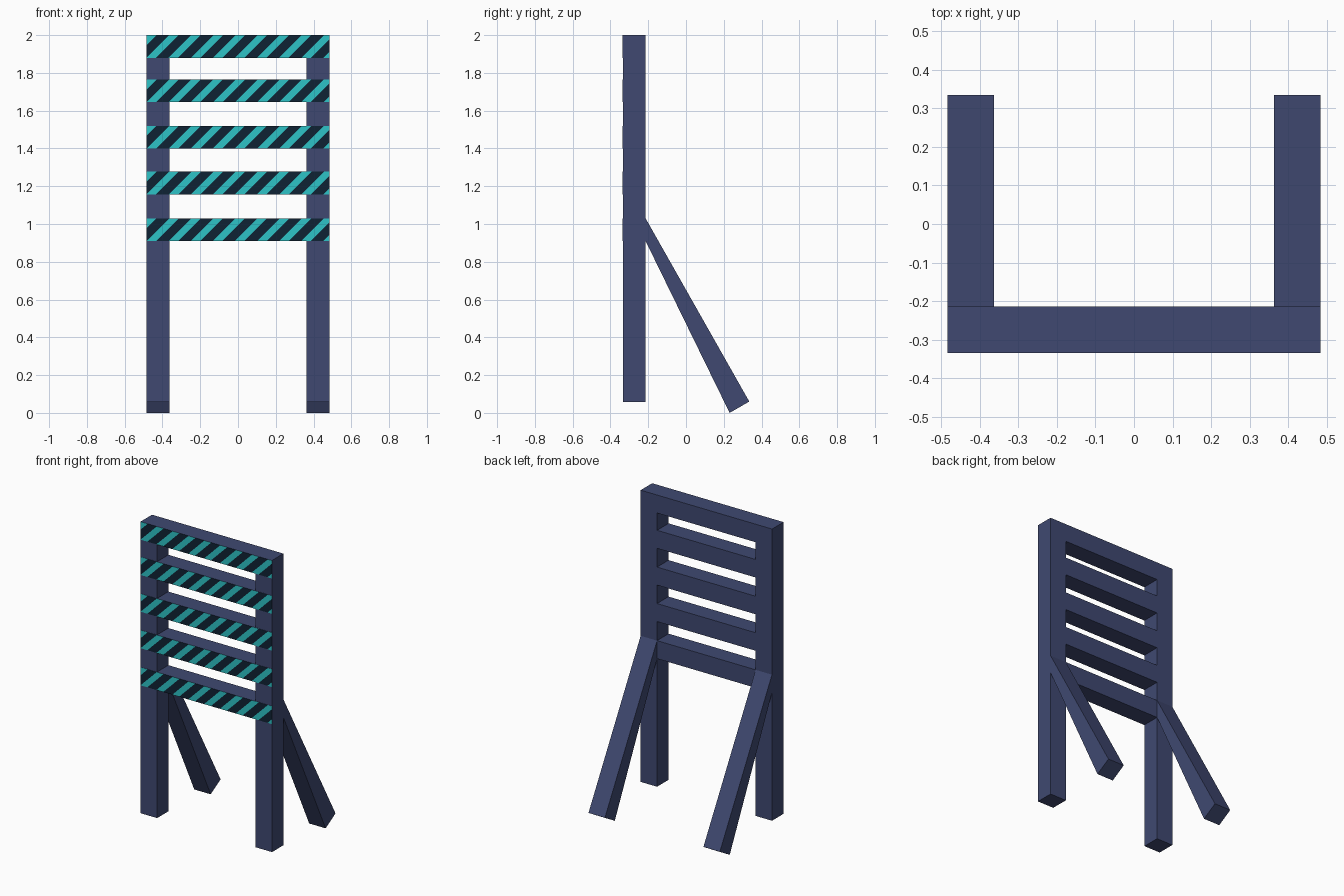
import bpy, bmesh
from mathutils import Vector

if "Cube" in bpy.data.objects:
    bpy.data.objects.remove(bpy.data.objects["Cube"])

HALF_W, T = 0.484, 0.121          # half width, timber thickness
FRONT, BACK = -0.335, -0.214      # frame depth
PLATE = 0.002                     # thickness of striped facing
RAIL_Z = [0.91, 1.157, 1.40, 1.645, 1.88]
RAIL_H = 0.12
PERIOD, FILL = 0.117, 0.43        # stripe spacing and cyan share


def material(name, rgb):
    m = bpy.data.materials.new(name)
    m.diffuse_color = (*rgb, 1)
    m.use_nodes = True
    m.node_tree.nodes["Principled BSDF"].inputs["Base Color"].default_value = m.diffuse_color
    return m


NAVY = material("slate navy", (0.050, 0.066, 0.165))
DARK = material("dark stripe", (0.0048, 0.016, 0.034))
CYAN = material("cyan stripe", (0.026, 0.55, 0.57))


def finish(name, bm, mats):
    bmesh.ops.recalc_face_normals(bm, faces=bm.faces)
    me = bpy.data.meshes.new(name)
    bm.to_mesh(me)
    bm.free()
    for m in mats:
        me.materials.append(m)
    ob = bpy.data.objects.new(name, me)
    bpy.context.collection.objects.link(ob)
    return ob


def prism(name, profile, x0, x1):
    """Extrude a (y, z) side profile along x."""
    bm = bmesh.new()
    face = bm.faces.new([bm.verts.new((x0, y, z)) for y, z in profile])
    ext = bmesh.ops.extrude_face_region(bm, geom=[face])["geom"]
    bmesh.ops.translate(bm, vec=(x1 - x0, 0, 0),
                        verts=[v for v in ext if isinstance(v, bmesh.types.BMVert)])
    return finish(name, bm, [NAVY])


def rect(y0, y1, z0, z1):
    return [(y0, z0), (y1, z0), (y1, z1), (y0, z1)]


def striped_plate(name, z0):
    """Thin facing, its front cut along diagonals and coloured in turn."""
    bm = bmesh.new()
    bmesh.ops.create_cube(bm, size=1)
    for v in bm.verts:
        v.co = Vector((v.co.x * 2 * HALF_W,
                       FRONT + (v.co.y + 0.5) * PLATE,
                       z0 + (v.co.z + 0.5) * RAIL_H))
    start = -HALF_W - PERIOD * 2
    for i in range(14):
        for off in (0, FILL):
            x = start + (i + off) * PERIOD
            bmesh.ops.bisect_plane(bm, geom=bm.verts[:] + bm.edges[:] + bm.faces[:],
                                   plane_co=(x, 0, z0), plane_no=(1, 0, -1))
    bm.normal_update()
    for f in bm.faces:
        c = f.calc_center_median()
        if f.normal.y < -0.9:
            u = ((c.x - (c.z - z0) - start) / PERIOD) % 1
            f.material_index = 2 if u < FILL else 1
    return finish(name, bm, [NAVY, DARK, CYAN])


# Front posts and splayed, tapering back legs
for side, s in (("left", -1), ("right", 1)):
    xa, xb = sorted((s * HALF_W, s * (HALF_W - T)))
    prism("front_post_" + side, rect(FRONT + PLATE, BACK, 0.057, 2.0), xa, xb)
    prism("back_leg_" + side,
          [(BACK, 0.91), (0.231, 0.0), (0.335, 0.06), (BACK, 1.03)], xa, xb)

# Rails between the posts, with full-width striped facings
for i, z in enumerate(RAIL_Z):
    prism(f"rail_{i + 1}", rect(FRONT + PLATE, BACK, z, z + RAIL_H),
          -HALF_W + T, HALF_W - T)
    striped_plate(f"rail_stripes_{i + 1}", z)
